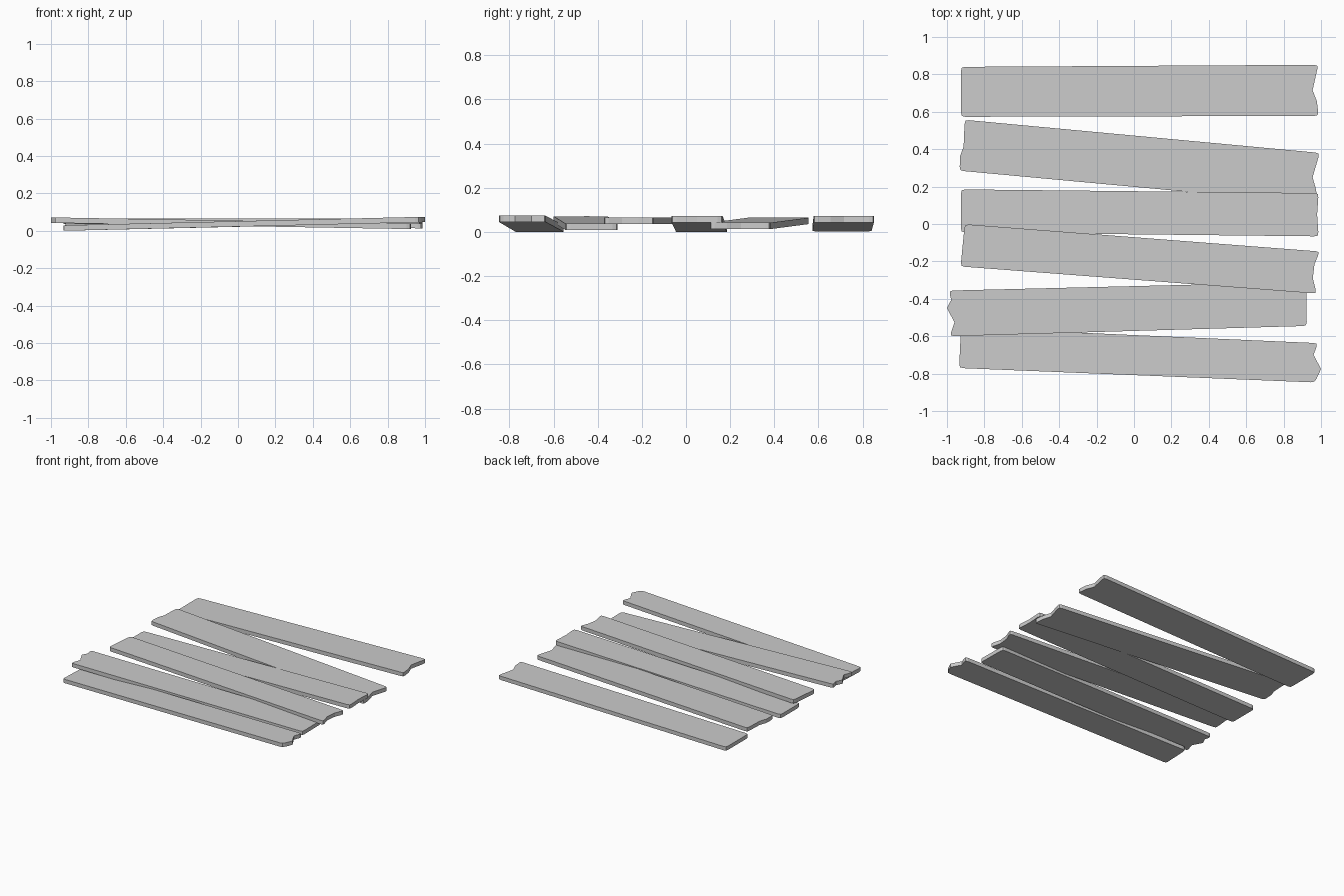
import bpy, bmesh
from mathutils import Vector

if "Cube" in bpy.data.objects:
    bpy.data.objects.remove(bpy.data.objects["Cube"])

THICK = 0.029


def eased(p, before, after, r=0.022):
    """Replace an outline corner with a small rounded one."""
    p, a, b = Vector(p), Vector(before), Vector(after)
    s = p + (a - p).normalized() * r
    e = p + (b - p).normalized() * r
    return [s, (s + e) * 0.2 + p * 0.6, e]


def plank(name, left, right, z_left, z_right, left_cuts=(), right_cuts=()):
    """left/right: (x_top, y_top, x_bottom, y_bottom) of each end, seen from above.
    Cuts are the ragged points along an end, listed from top to bottom."""
    lt, lb = left[:2], left[2:]
    rt, rb = right[:2], right[2:]
    lc, rc = list(left_cuts), list(right_cuts)
    # counter-clockwise outline
    ring = [lt] + lc + [lb, rb] + rc[::-1] + [rt]
    outline = []
    for i, p in enumerate(ring):
        if p in (lt, lb, rt, rb):
            outline += eased(p, ring[i - 1], ring[(i + 1) % len(ring)])
        else:
            outline.append(Vector(p))

    # board slopes from one end to the other
    def z(x):
        return z_left + (z_right - z_left) * (x + 0.93) / 1.9

    bm = bmesh.new()
    low = [bm.verts.new((p.x, p.y, max(0, z(p.x)))) for p in outline]
    high = [bm.verts.new((v.co.x, v.co.y, v.co.z + THICK)) for v in low]
    bm.faces.new(low[::-1])
    bm.faces.new(high)
    n = len(low)
    for i in range(n):
        j = (i + 1) % n
        bm.faces.new((low[i], low[j], high[j], high[i]))
    bmesh.ops.recalc_face_normals(bm, faces=bm.faces)
    mesh = bpy.data.meshes.new(name)
    bm.to_mesh(mesh)
    bm.free()
    bpy.context.collection.objects.link(bpy.data.objects.new(name, mesh))


# Boards from back to front
plank("plank_1", (-0.925, 0.84, -0.925, 0.573), (0.985, 0.851, 0.987, 0.578),
      0.003, 0.043, right_cuts=[(0.955, 0.715), (0.978, 0.655)])
plank("plank_2", (-0.905, 0.557, -0.933, 0.285), (0.993, 0.38, 0.982, 0.108),
      0.036, 0.013, left_cuts=[(-0.911, 0.415), (-0.929, 0.365)],
      right_cuts=[(0.955, 0.25), (0.973, 0.185)])
plank("plank_3", (-0.925, 0.185, -0.925, -0.045), (0.987, 0.165, 0.987, -0.066),
      0.0, 0.043, right_cuts=[(0.979, 0.05)])
plank("plank_4", (-0.905, -0.001, -0.927, -0.227), (0.993, -0.147, 0.977, -0.372),
      0.036, 0.036, right_cuts=[(0.965, -0.215), (0.956, -0.29)])
plank("plank_5", (-0.99, -0.356, -0.985, -0.6), (0.92, -0.31, 0.924, -0.545),
      0.041, 0.008, left_cuts=[(-0.977, -0.405), (-1.0, -0.45), (-0.96, -0.525)])
plank("plank_6", (-0.925, -0.553, -0.935, -0.77), (0.983, -0.637, 0.967, -0.847),
      0.0, 0.045, right_cuts=[(0.96, -0.70), (1.0, -0.775)])
